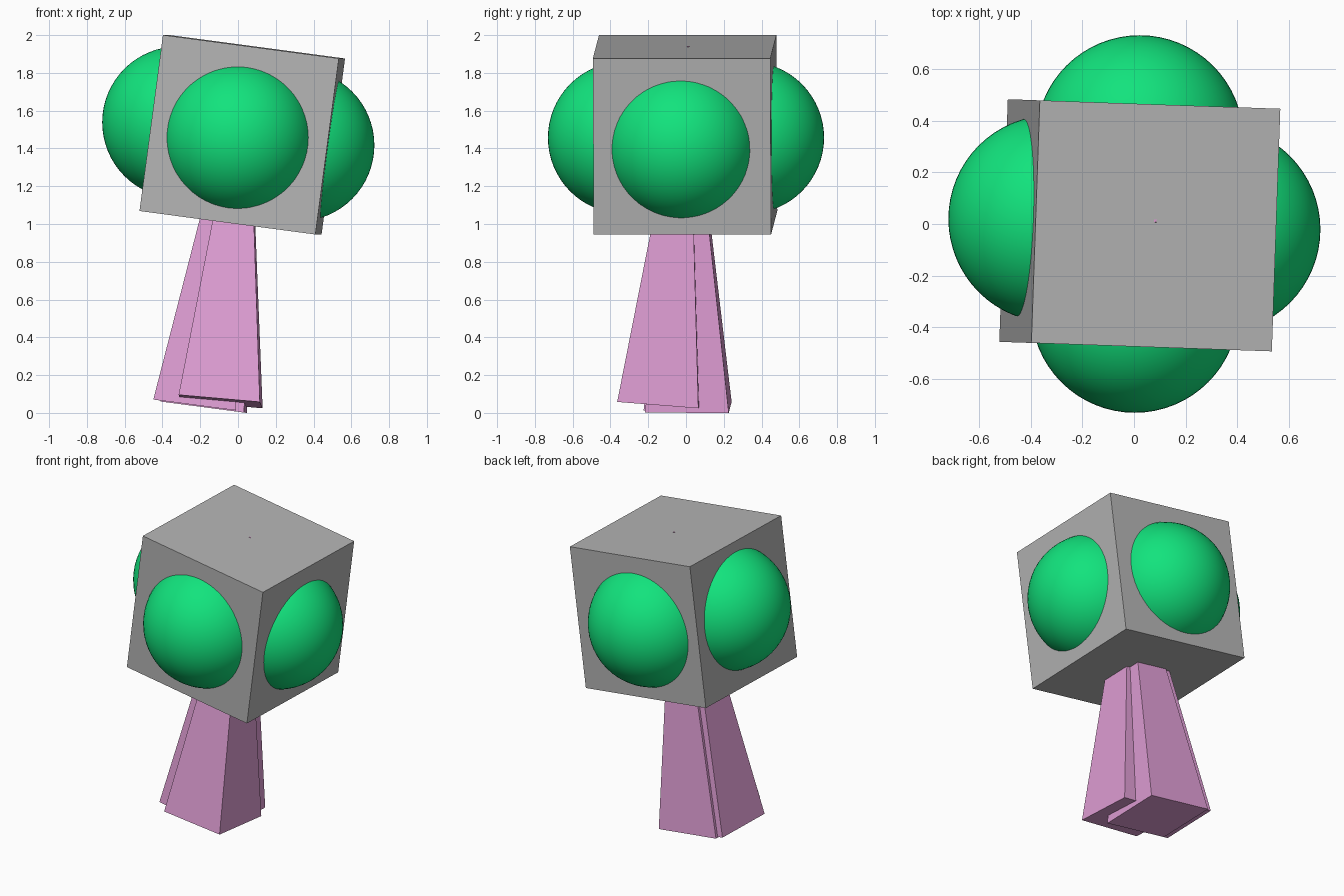
import bpy, bmesh, math
from mathutils import Matrix, Vector

if "Cube" in bpy.data.objects:
    bpy.data.objects.remove(bpy.data.objects["Cube"])


def material(name, rgb):
    m = bpy.data.materials.new(name)
    m.diffuse_color = (*rgb, 1.0)
    m.use_nodes = True
    m.node_tree.nodes["Principled BSDF"].inputs["Base Color"].default_value = m.diffuse_color
    return m


GREY = material("grey", (0.46, 0.46, 0.46))
GREEN = material("green", (0.006, 0.77, 0.205))
PINK = material("pink", (0.74, 0.34, 0.66))

YAW = math.radians(-2)
TILT = math.radians(7.6)


def add_object(name, bm, mat):
    bmesh.ops.recalc_face_normals(bm, faces=bm.faces)
    mesh = bpy.data.meshes.new(name)
    bm.to_mesh(mesh)
    bm.free()
    mesh.materials.append(mat)
    obj = bpy.data.objects.new(name, mesh)
    bpy.context.collection.objects.link(obj)
    return obj


# Tilted cube head
bm = bmesh.new()
bmesh.ops.create_cube(bm, size=0.94, matrix=Matrix.Translation((0.0225, -0.005, 1.4725))
                      @ Matrix.Rotation(YAW, 4, 'Z') @ Matrix.Rotation(TILT, 4, 'Y'))
add_object("cube_head", bm, GREY)

# Four domes, one bulging from each side of the cube
domes = {
    "right_dome": (0.32, -0.021, 1.417),
    "left_dome": (-0.317, 0.02, 1.538),
    "front_dome": (0.003, -0.329, 1.457),
    "back_dome": (0.022, 0.329, 1.457),
}
for name, centre in domes.items():
    bm = bmesh.new()
    bmesh.ops.create_uvsphere(bm, u_segments=64, v_segments=32, radius=0.402,
                              matrix=Matrix.Translation(centre))
    for f in bm.faces:
        f.smooth = True
    add_object(name, bm, GREEN)


# Stand: three overlapping square spikes that narrow towards the top of the cube
def spike(name, base, half, slope_x, slope_y, tip):
    base, tip = Vector(base), Vector(tip)
    bm = bmesh.new()
    rings = []
    for origin, h in ((base, half), (tip, 0.005)):
        ring = []
        for sx, sy in ((-1, -1), (1, -1), (1, 1), (-1, 1)):
            p = Matrix.Rotation(YAW, 3, 'Z') @ Vector((sx * h, sy * h, 0))
            p.z = slope_x * p.x + slope_y * p.y
            ring.append(bm.verts.new(origin + p))
        rings.append(ring)
    low, top = rings
    bm.faces.new(low[::-1])
    bm.faces.new(top)
    for i in range(4):
        j = (i + 1) % 4
        bm.faces.new((low[i], low[j], top[j], top[i]))
    add_object(name, bm, PINK)


spike("front_spike", (-0.092, -0.142, 0.06), 0.215, -0.09, -0.075, (0.049, 0.01, 1.93))
spike("left_spike", (-0.224, 0.0, 0.041), 0.217, -0.132, 0.0, (0.035, 0.0, 1.93))
spike("back_spike", (-0.182, 0.012, 0.03), 0.222, -0.132, 0.0, (0.083, 0.012, 1.941))
